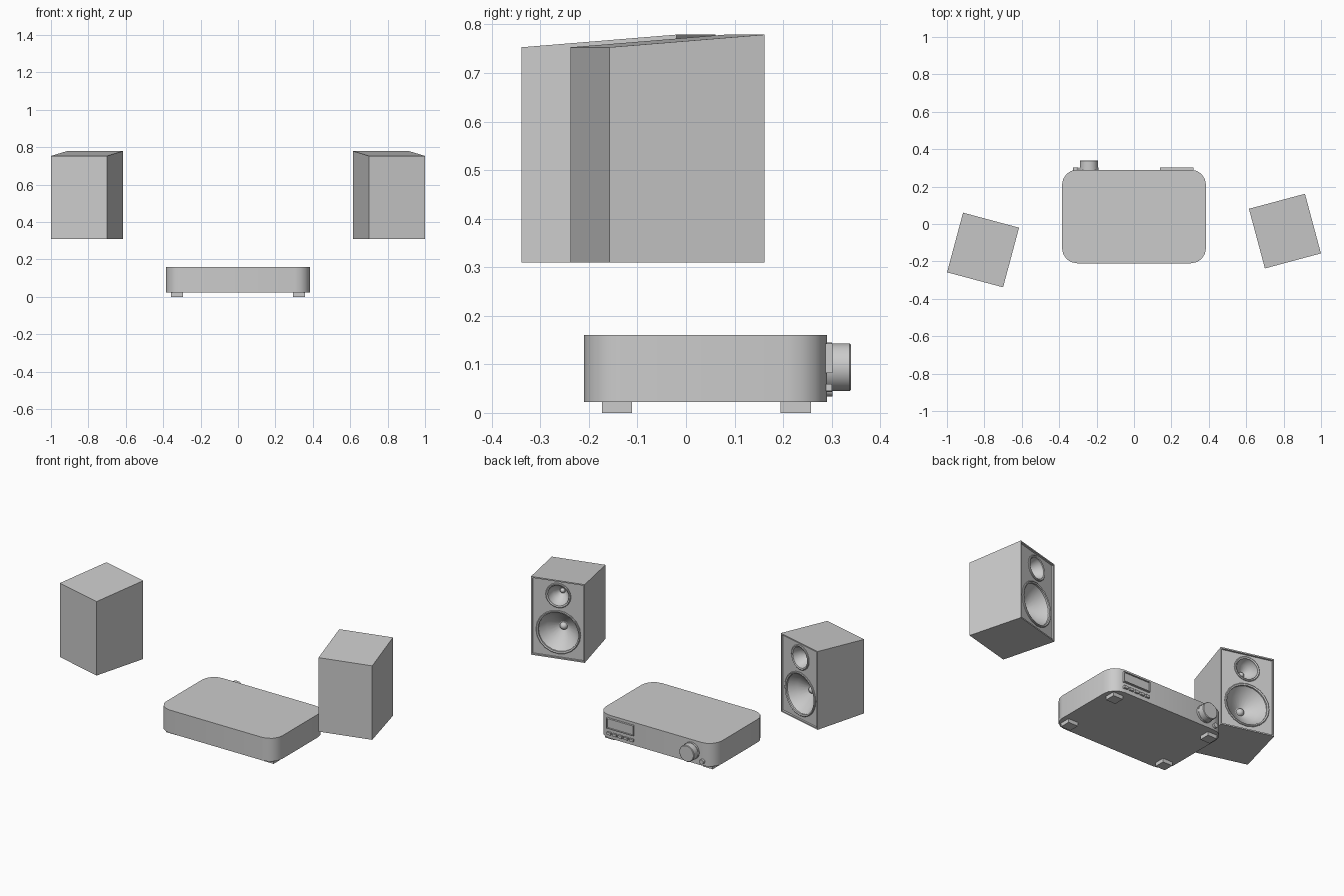
import bpy, bmesh
from math import pi, sin, cos, radians
from mathutils import Matrix, Vector

if "Cube" in bpy.data.objects:
    bpy.data.objects.remove(bpy.data.objects["Cube"])


def finish(bm, name, matrix=Matrix(), smooth=True):
    bmesh.ops.recalc_face_normals(bm, faces=bm.faces)
    me = bpy.data.meshes.new(name)
    bm.to_mesh(me)
    bm.free()
    ob = bpy.data.objects.new(name, me)
    bpy.context.collection.objects.link(ob)
    ob.matrix_world = matrix
    if smooth:
        shade(ob)
    return ob


def activate(ob):
    bpy.ops.object.select_all(action='DESELECT')
    ob.select_set(True)
    bpy.context.view_layer.objects.active = ob


def shade(ob):
    activate(ob)
    bpy.ops.object.shade_smooth_by_angle(angle=radians(30))


def box_bm(lo, hi):
    lo, hi = Vector(lo), Vector(hi)
    bm = bmesh.new()
    bmesh.ops.create_cube(bm, size=1)
    for v in bm.verts:
        v.co = (lo + hi) / 2 + v.co * (hi - lo)
    return bm


def box(name, lo, hi):
    return finish(box_bm(lo, hi), name, smooth=False)


def lathe(name, profile, x, z, sides, matrix=Matrix(), closed=False):
    """Turn (radius, y) points around an axis along y through (x, z)."""
    bm = bmesh.new()
    rings = [[bm.verts.new((x + r * cos(2 * pi * i / sides), y,
                            z + r * sin(2 * pi * i / sides)))
              for i in range(sides)] for r, y in profile]
    if closed:
        rings.append(rings[0])
    for a, b in zip(rings, rings[1:]):
        for i in range(sides):
            j = (i + 1) % sides
            bm.faces.new((a[i], a[j], b[j], b[i]))
    bmesh.ops.remove_doubles(bm, verts=bm.verts, dist=1e-5)
    return finish(bm, name, matrix)


def panel_inset(bm, border, depth, test):
    """Recess one face behind a thin frame."""
    bm.normal_update()
    face = next(f for f in bm.faces if test(f.normal))
    bmesh.ops.inset_region(bm, faces=[face], thickness=border)
    bmesh.ops.inset_region(bm, faces=[face], thickness=0.001, depth=-depth)


# Speakers: local +y is the driver side
W, D, Z0, Z_BACK, Z_FRONT = 0.155, 0.165, 0.31, 0.753, 0.779
PANEL = D - 0.010


def speaker(side, x, y, angle):
    m = Matrix.Translation((x, y, 0)) @ Matrix.Rotation(radians(angle), 4, 'Z')
    # wedge-topped cabinet with recessed baffle
    bm = box_bm((-W, -D, Z0), (W, D, Z_FRONT))
    for v in bm.verts:
        if v.co.y < 0 and v.co.z > 0.5:
            v.co.z = Z_BACK
    panel_inset(bm, 0.011, 0.010, lambda n: n.y > 0.9)
    cabinet = finish(bm, side + "_cabinet", m, smooth=False)
    # drivers: cut cone, rim ring and centre dome
    for part, z, r, cap, deep in (("woofer", 0.467, 0.129, 0.022, 0.085),
                                  ("tweeter", 0.686, 0.073, 0.014, 0.068)):
        name = side + "_" + part
        ri, bottom = r - 0.012, PANEL - deep
        cutter = lathe(name + "_cutter",
                       [(0, D + 0.02), (ri, D + 0.02), (ri, PANEL - 0.004),
                        (ri * 0.72, PANEL - deep * 0.55),
                        (cap * 1.2, bottom), (0, bottom)], 0, z, 20, m)
        cutter.hide_render = True
        mod = cabinet.modifiers.new(part, 'BOOLEAN')
        mod.object, mod.operation, mod.solver = cutter, 'DIFFERENCE', 'EXACT'
        activate(cabinet)
        bpy.ops.object.modifier_apply(modifier=mod.name)
        bpy.data.objects.remove(cutter)
        lathe(name + "_rim",
              [(r, PANEL - 0.002), (r, PANEL + 0.005), (r - 0.004, PANEL + 0.008),
               (ri, PANEL + 0.005), (ri, PANEL - 0.002)], 0, z, 20, m, True)
        lathe(name + "_dome",
              [(cap * cos(t * pi / 8), bottom + cap * sin(t * pi / 8))
               for t in range(5)], 0, z, 12, m)
    shade(cabinet)


speaker("right", 0.807, -0.038, 15)
speaker("left", -0.807, -0.139, -15)

# Amplifier body with rounded vertical corners
bm = box_bm((-0.385, -0.21, 0.022), (0.385, 0.29, 0.16))
upright = [e for e in bm.edges if abs(e.verts[0].co.z - e.verts[1].co.z) > 0.1]
bmesh.ops.bevel(bm, geom=upright, offset=0.08, segments=4, profile=0.5,
                affect='EDGES')
finish(bm, "amplifier_body")

# Feet
for sx in (-1, 1):
    for y in (-0.142, 0.226):
        box("foot", (sx * 0.325 - 0.032, y - 0.031, 0),
            (sx * 0.325 + 0.032, y + 0.031, 0.024))

# Display with recessed screen
bm = box_bm((0.14, 0.28, 0.082), (0.318, 0.302, 0.143))
panel_inset(bm, 0.006, 0.006, lambda n: n.y > 0.9)
finish(bm, "display", smooth=False)

# Button row under the display
for i in range(5):
    x = 0.155 + i * 0.037
    box("button", (x - 0.013, 0.28, 0.045), (x + 0.013, 0.301, 0.060))

# Volume knob and power button
lathe("volume_knob", [(0, 0.28), (0.051, 0.28), (0.051, 0.301), (0.049, 0.301),
                      (0.049, 0.337), (0.046, 0.34), (0, 0.34)],
      -0.241, 0.094, 24)
lathe("power_button", [(0, 0.275), (0.014, 0.275), (0.014, 0.302), (0, 0.302)],
      -0.312, 0.048, 16)
